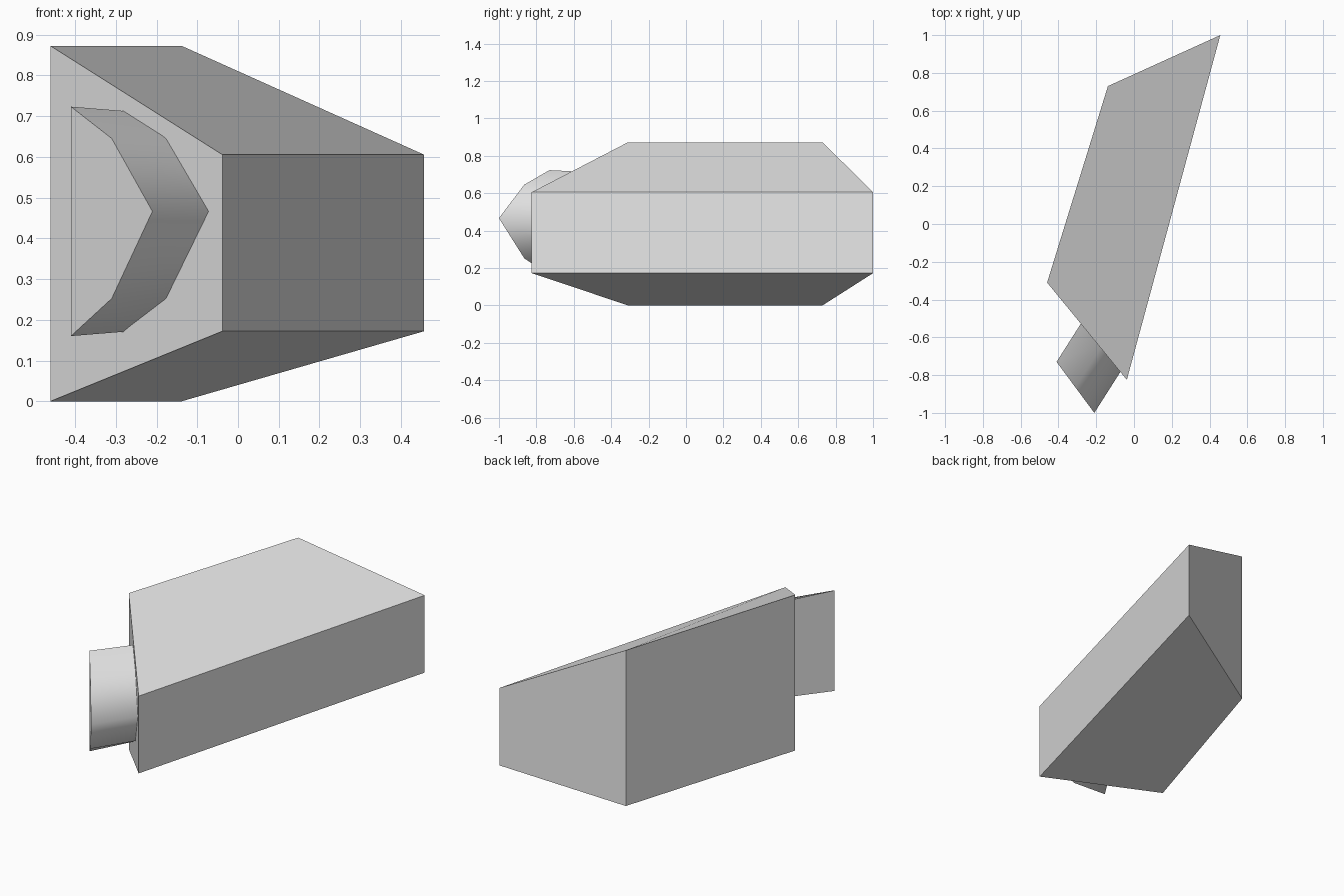
import bpy
import bmesh
from mathutils import Vector

if "Cube" in bpy.data.objects:
    bpy.data.objects.remove(bpy.data.objects["Cube"], do_unlink=True)

# Single plain grey finish
grey = bpy.data.materials.new("light_grey")
grey.use_nodes = True
colour = (0.8, 0.8, 0.8, 1)
grey.diffuse_color = colour
grey.node_tree.nodes["Principled BSDF"].inputs["Base Color"].default_value = colour


def loft(name, ring_a, ring_b, rounded=()):
    """Solid between two matching rings; sides listed in rounded share smooth shading."""
    bm = bmesh.new()
    a = [bm.verts.new(p) for p in ring_a]
    b = [bm.verts.new(p) for p in ring_b]
    bm.faces.new(a)
    bm.faces.new(b[::-1])
    n = len(a)
    for i in range(n):
        j = (i + 1) % n
        side = bm.faces.new((a[i], b[i], b[j], a[j]))
        side.smooth = i in rounded
    bmesh.ops.recalc_face_normals(bm, faces=bm.faces)
    for edge in bm.edges:
        edge.smooth = all(f.smooth for f in edge.link_faces)
    mesh = bpy.data.meshes.new(name)
    bm.to_mesh(mesh)
    bm.free()
    mesh.materials.append(grey)
    obj = bpy.data.objects.new(name, mesh)
    bpy.context.collection.objects.link(obj)
    return obj


# Skewed wedge body: tall on the right edge, shorter on the left edge
corners = [(-0.46, -0.31, 0, 0.872), (-0.038, -0.825, 0.172, 0.605),
           (0.457, 1.0, 0.172, 0.605), (-0.138, 0.73, 0, 0.872)]
loft("body", [(x, y, low) for x, y, low, high in corners],
     [(x, y, high) for x, y, low, high in corners])

# Rounded half-disc nozzle standing out of the slanted front face
profile = [(0, 0.723), (0.5, 0.645), (1, 0.466), (0.5, 0.252), (0, 0.16)]
start, tip = Vector((-0.41, -0.73, 0)), Vector((-0.21, -1.0, 0))
depth = Vector((0.147, 0.231, 0))
front = [start.lerp(tip, t) + Vector((0, 0, z)) for t, z in profile]
back = [p + depth for p in front]
back[0].z -= 0.012
back[-1].z += 0.012
loft("nozzle", front, back, rounded=range(len(profile) - 1))
